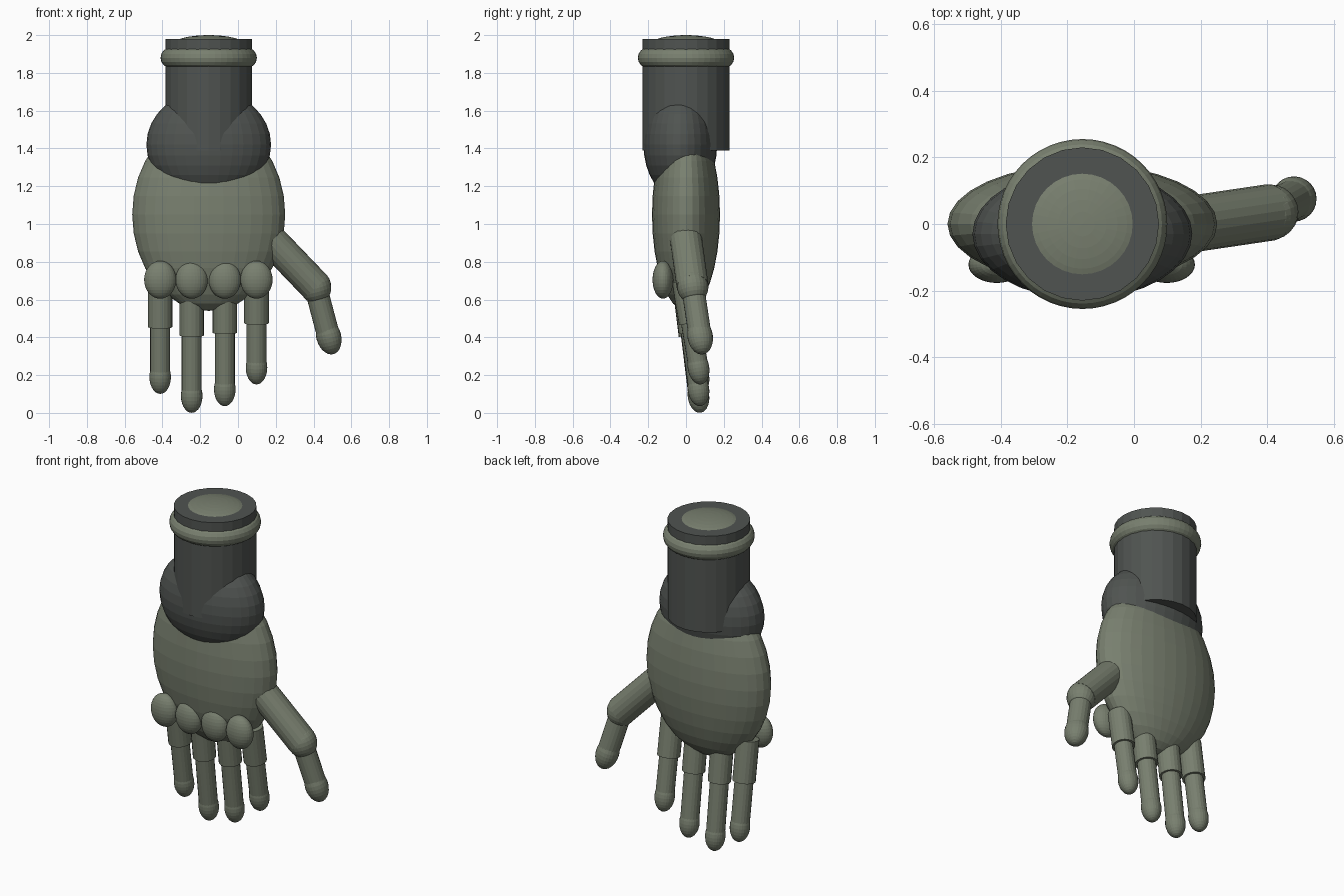
import bpy
from mathutils import Vector

if "Cube" in bpy.data.objects:
    bpy.data.objects.remove(bpy.data.objects["Cube"])


def material(name, rgb):
    m = bpy.data.materials.new(name)
    m.diffuse_color = (*rgb, 1)
    m.use_nodes = True
    m.node_tree.nodes["Principled BSDF"].inputs["Base Color"].default_value = m.diffuse_color
    return m


LIGHT = material("sage grey", (0.19, 0.215, 0.16))
DARK = material("charcoal grey", (0.08, 0.088, 0.082))
AXIS_X = -0.155  # centre line of palm and cuff


def finish(name, mat):
    ob = bpy.context.object
    ob.name = name
    ob.data.materials.append(mat)
    return ob


def along(direction):
    return Vector(direction).to_track_quat('Z', 'Y').to_euler()


def ellipsoid(name, centre, radii, mat, direction=(0, 0, 1), segments=32, rings=16):
    bpy.ops.mesh.primitive_uv_sphere_add(segments=segments, ring_count=rings, radius=1,
                                         location=centre, rotation=along(direction))
    bpy.context.object.scale = radii
    return finish(name, mat)


def rod(name, start, end, radius, mat, sides=20):
    a, b = Vector(start), Vector(end)
    bpy.ops.mesh.primitive_cylinder_add(vertices=sides, radius=radius, depth=(b - a).length,
                                        location=(a + b) / 2, rotation=along(b - a))
    return finish(name, mat)


# Cuff with ring and domed cap
rod("cuff", (AXIS_X, 0, 1.39), (AXIS_X, 0, 1.98), 0.23, DARK, 24)
bpy.ops.mesh.primitive_torus_add(location=(AXIS_X, 0, 1.88), major_radius=0.2, minor_radius=0.055,
                                 major_segments=48, minor_segments=16)
finish("cuff_ring", LIGHT)
ellipsoid("cuff_cap", (AXIS_X, 0, 1.95), (0.19, 0.19, 0.05), LIGHT)

# Wrist and palm
ellipsoid("wrist", (AXIS_X, -0.03, 1.42), (0.33, 0.195, 0.29), DARK)
ellipsoid("palm", (AXIS_X, 0, 1.05), (0.405, 0.18, 0.51), LIGHT)

# Fingers: x, height of the sleeve's end, height of the fingertip's end
for i, (x, step, low) in enumerate([(-0.412, 0.455, 0.10), (-0.245, 0.41, 0.0),
                                    (-0.07, 0.425, 0.035), (0.098, 0.475, 0.15)], 1):
    top = Vector((x, -0.01, 0.70))
    tip = Vector((x, 0.066, low + 0.09))
    joint = top.lerp(tip, (top.z - step) / (top.z - tip.z))
    ellipsoid(f"knuckle_{i}", (x, -0.122, 0.705), (0.085, 0.055, 0.1), LIGHT)
    rod(f"finger_sleeve_{i}", top, joint, 0.065, LIGHT)
    rod(f"finger_rod_{i}", joint, tip, 0.053, LIGHT)
    ellipsoid(f"fingertip_{i}", tip, (0.057, 0.057, 0.09), LIGHT, tip - top, 24, 14)

# Thumb
base, joint, tip = Vector((0.173, 0, 0.917)), Vector((0.41, 0.035, 0.67)), Vector((0.48, 0.075, 0.405))
rod("thumb_base", base, joint, 0.085, LIGHT)
ellipsoid("thumb_joint", joint, (0.083, 0.083, 0.095), LIGHT, tip - joint, 24, 14)
rod("thumb_rod", joint, tip, 0.061, LIGHT)
ellipsoid("thumb_tip", tip, (0.068, 0.065, 0.098), LIGHT, tip - joint, 24, 14)
